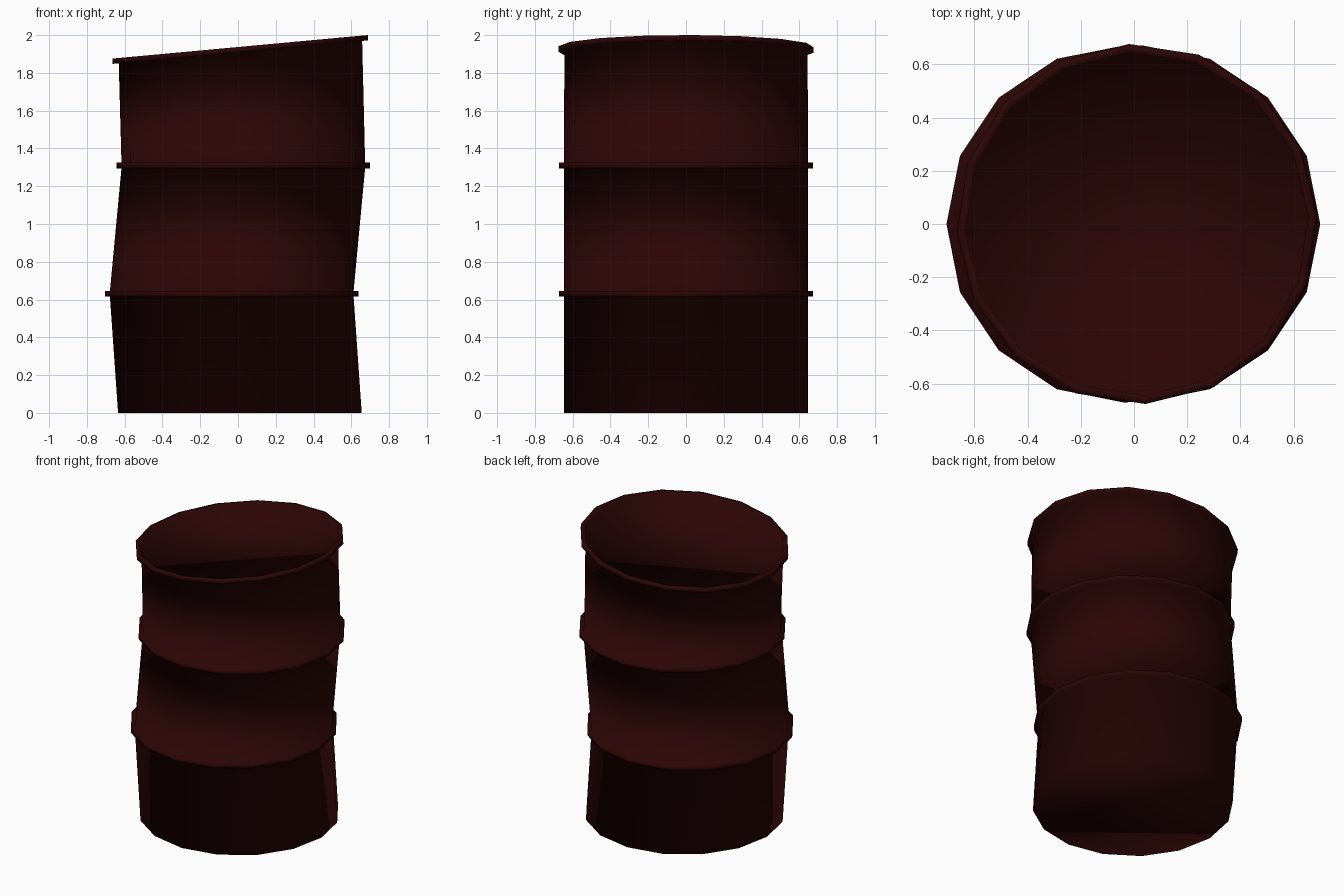
import bpy, bmesh, math

if "Cube" in bpy.data.objects:
    bpy.data.objects.remove(bpy.data.objects["Cube"])

SIDES = 16
BODY, RING = 0.645, 0.672
TWIST = math.radians(2.6)                              # lid is slightly turned

# Profile of the dented drum: (centre x, z, radius, tilt, twist)
profile = [(0.01, 0.0, BODY, 0, 0)]
for cx, z in ((-0.033, 0.63), (0.028, 1.31)):          # hoops
    profile += [(cx, z - 0.015, BODY, 0, 0), (cx, z - 0.015, RING, 0, 0),
                (cx, z + 0.015, RING, 0, 0), (cx, z + 0.015, BODY, 0, 0)]
tilt = 0.092                                           # slanted top rim, recessed lid
profile += [(0.013, 1.91, BODY, tilt, TWIST), (0.013, 1.91, RING + 0.005, tilt, TWIST),
            (0.011, 1.938, RING + 0.005, tilt, TWIST), (0.011, 1.938, BODY, tilt, TWIST),
            (0.013, 1.908, BODY - 0.003, tilt, TWIST)]

bm = bmesh.new()
loops = []
for cx, z, r, t, tw in profile:
    loop = []
    for i in range(SIDES):
        a = 2 * math.pi * i / SIDES + tw
        x = r * math.cos(a)
        loop.append(bm.verts.new((cx + x, r * math.sin(a), z + t * x)))
    loops.append(loop)
for lo, hi in zip(loops, loops[1:]):
    for i in range(SIDES):
        j = (i + 1) % SIDES
        bm.faces.new((lo[i], lo[j], hi[j], hi[i]))
# Lid and base
bm.faces.new(loops[-1])
bm.faces.new(loops[0][::-1])
# The whole drum is smooth shaded, including hoops
for f in bm.faces:
    f.smooth = True

mesh = bpy.data.meshes.new("drum")
bm.to_mesh(mesh)
bm.free()
drum = bpy.data.objects.new("drum", mesh)
bpy.context.collection.objects.link(drum)

mat = bpy.data.materials.new("dark rust red")
mat.diffuse_color = (0.024, 0.0015, 0.0015, 1)
mat.use_nodes = True
mat.node_tree.nodes["Principled BSDF"].inputs["Base Color"].default_value = mat.diffuse_color
mesh.materials.append(mat)
